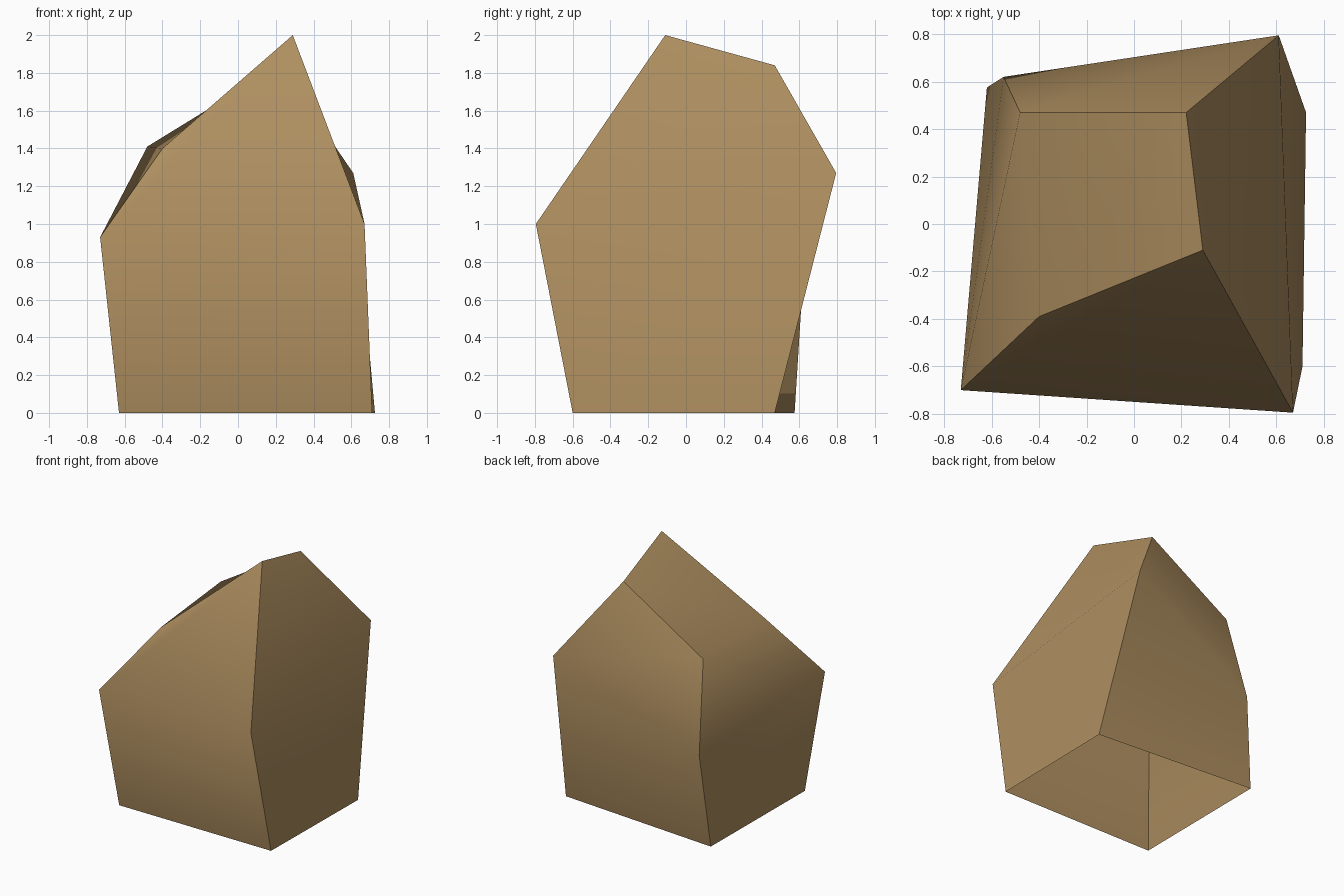
import bpy, bmesh, math

if "Cube" in bpy.data.objects:
    bpy.data.objects.remove(bpy.data.objects["Cube"])

# One warm stone colour
stone = bpy.data.materials.new("brown stone")
stone.diffuse_color = (0.42, 0.27, 0.115, 1)
stone.use_nodes = True
stone.node_tree.nodes["Principled BSDF"].inputs["Base Color"].default_value = stone.diffuse_color

# Three four-cornered rings, ordered front-left, front-right, back-right, back-left
rings = [
    [(-0.63, -0.59, 0), (0.71, -0.60, 0), (0.725, 0.47, 0), (-0.62, 0.575, 0)],
    [(-0.73, -0.70, 0.93), (0.67, -0.795, 1.0), (0.61, 0.795, 1.27), (-0.55, 0.62, 0.72)],
    [(-0.40, -0.39, 1.40), (0.29, -0.11, 2.0), (0.22, 0.47, 1.84), (-0.48, 0.47, 1.41)],
]

bm = bmesh.new()
loops = [[bm.verts.new(p) for p in ring] for ring in rings]

# Side walls between neighbouring rings
for low, high in zip(loops, loops[1:]):
    for i in range(4):
        j = (i + 1) % 4
        if high is loops[2] and i == 3:
            # Warped upper left side, creased from the front-left corner
            bm.faces.new((low[3], low[0], high[3]))
            bm.faces.new((low[0], high[0], high[3]))
        else:
            bm.faces.new((low[i], low[j], high[j], high[i]))

# Sloping top; the underside stays open
bm.faces.new(loops[2])

mesh = bpy.data.meshes.new("rock")
bm.to_mesh(mesh)
bm.free()
mesh.materials.append(stone)
rock = bpy.data.objects.new("rock", mesh)
bpy.context.collection.objects.link(rock)

# Soft shading across the shallow bends, crisp main corners
bpy.context.view_layer.objects.active = rock
rock.select_set(True)
bpy.ops.object.shade_smooth_by_angle(angle=math.radians(50))
